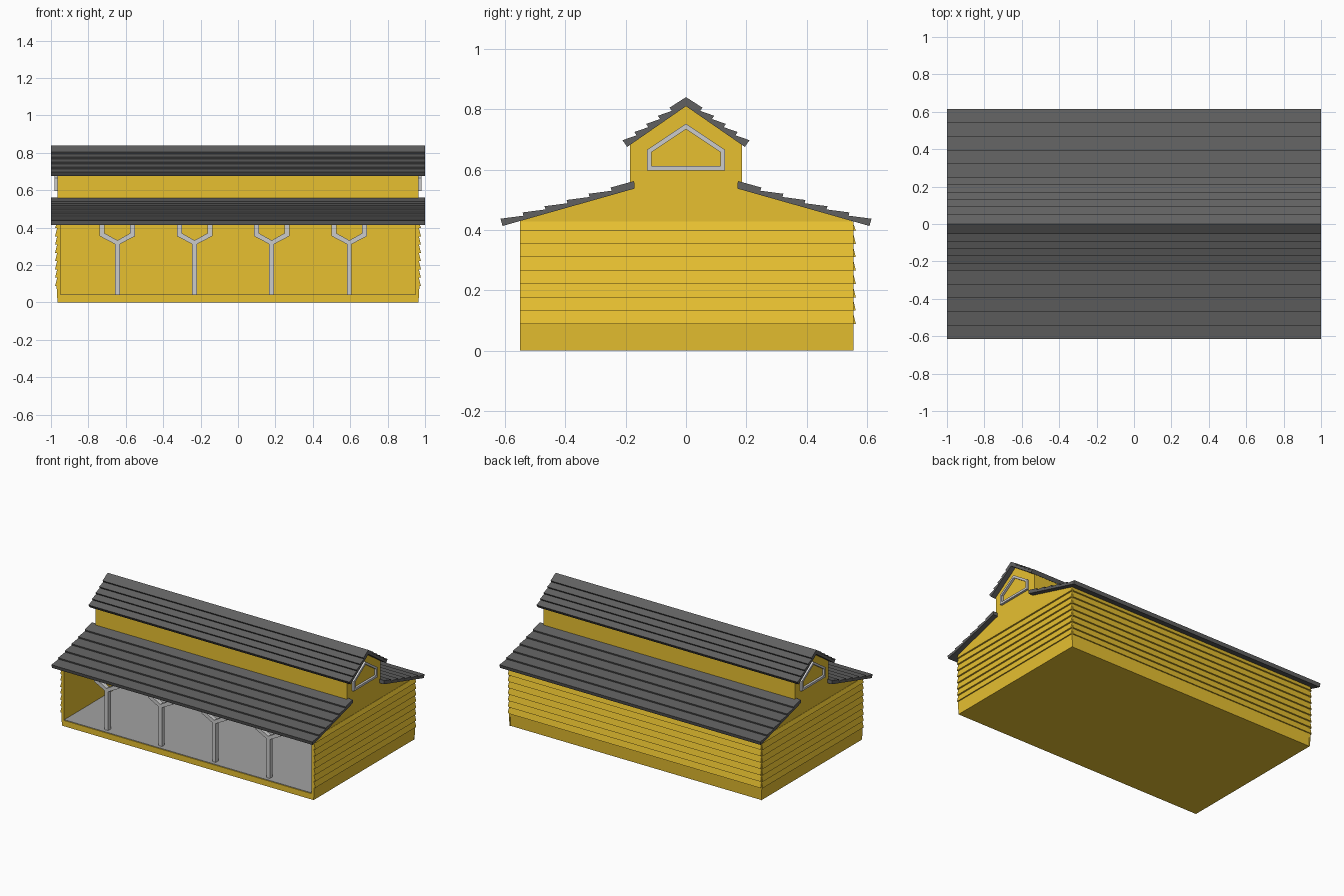
import bpy, bmesh
from mathutils import Vector

if "Cube" in bpy.data.objects:
    bpy.data.objects.remove(bpy.data.objects["Cube"])


def material(name, rgb):
    m = bpy.data.materials.new(name)
    m.diffuse_color = (*rgb, 1)
    m.use_nodes = True
    m.node_tree.nodes["Principled BSDF"].inputs["Base Color"].default_value = m.diffuse_color
    return m


YELLOW = material("yellow_wood", (0.80, 0.53, 0.03))
DARK = material("dark_roofing", (0.12, 0.12, 0.12))
FLOOR = material("floor_grey", (0.36, 0.36, 0.36))


def prism(name, polys, axis, a, b, mat=None):
    """Extrude 2D polygons from a to b along 'x' (pts are y,z) or 'y' (pts are x,z)."""
    bm = bmesh.new()
    for pts in polys:
        ends = []
        for t in (a, b):
            ends.append([bm.verts.new((t, p, z) if axis == 'x' else (p, t, z)) for p, z in pts])
        n = len(pts)
        bm.faces.new(ends[0])
        bm.faces.new(ends[1][::-1])
        for i in range(n):
            j = (i + 1) % n
            bm.faces.new((ends[0][j], ends[0][i], ends[1][i], ends[1][j]))
    bmesh.ops.recalc_face_normals(bm, faces=bm.faces)
    me = bpy.data.meshes.new(name)
    bm.to_mesh(me)
    bm.free()
    ob = bpy.data.objects.new(name, me)
    bpy.context.collection.objects.link(ob)
    if mat:
        me.materials.append(mat)
    return ob


def rect(u0, u1, z0, z1):
    return [(u0, z0), (u1, z0), (u1, z1), (u0, z1)]


def ring(outer, inner):
    """Quads between two matching closed outlines."""
    n = len(outer)
    return [[outer[i], outer[(i + 1) % n], inner[(i + 1) % n], inner[i]] for i in range(n)]


def flip(pts):
    return [(-u, z) for u, z in pts]


# Base and floor
prism("base", [rect(-0.965, 0.965, 0, 0.04)], 'y', -0.55, 0.55, YELLOW)
prism("floor", [rect(-0.95, 0.95, 0.039, 0.043)], 'y', -0.545, 0.535, FLOOR)

# End walls with raised gable
half = [(0.55, 0), (0.55, 0.432), (0.185, 0.535), (0.185, 0.688)]
gable = half + [(0, 0.815)] + flip(half)[::-1]
for side, s in (("right", 1), ("left", -1)):
    prism(side + "_end_wall", [gable], 'x', 0.95 * s, 0.965 * s, YELLOW)

# Back wall and clerestory walls
prism("back_wall", [rect(0.535, 0.55, 0, 0.435)], 'x', -0.955, 0.955, YELLOW)
for side, s in (("back", 1), ("front", -1)):
    prism(side + "_clerestory_wall", [rect(0.17 * s, 0.185 * s, 0.53, 0.69)],
          'x', -0.955, 0.955, YELLOW)


# Lapped siding: plain bottom board, then eight tilted boards
def siding(base):
    pts = [(base - 0.005, 0), (base, 0), (base + 0.005, 0.088)]
    for i in range(8):
        z = 0.088 + i * 0.0443
        pts += [(base + 0.013, z), (base + 0.002, min(z + 0.0443, 0.428))]
    return pts + [(base - 0.005, 0.428)]


prism("back_siding", [siding(0.55)], 'x', -0.966, 0.966, YELLOW)
prism("right_siding", [siding(0.965)], 'y', -0.55, 0.555, YELLOW)
prism("left_siding", [flip(siding(0.965))], 'y', -0.55, 0.555, YELLOW)


# Stepped roof slopes: flat underside, overlapping boards on top
def roof_profile(top, eave, boards, thin, thick, ridge=None):
    top, eave = Vector(top), Vector(eave)
    d = (eave - top) / boards
    n = Vector((-d.y, d.x)).normalized()
    pts = [tuple(eave), tuple(top)]
    for i in range(boards):
        hi = ridge if (ridge and i == 0) else tuple(top + d * i + n * thin)
        pts += [hi, tuple(top + d * (i + 1) + n * thick)]
    return pts


lower = roof_profile((0.17, 0.537), (0.608, 0.413), 6, 0.014, 0.025)
upper = roof_profile((0, 0.81), (0.195, 0.675), 5, 0.014, 0.027, ridge=(0, 0.84))
# full-thickness top edge of the lower roof
lower[2] = (0.172, 0.562)
for level, pts in (("lower", lower), ("upper", upper)):
    prism(f"back_{level}_roof", [pts], 'x', -1, 1, DARK)
    prism(f"front_{level}_roof", [flip(pts)], 'x', -1, 1, DARK)

# Gable window frames
outer = [(-0.13, 0.597), (0.13, 0.597), (0.13, 0.665), (0, 0.752), (-0.13, 0.665)]
inner = [(-0.115, 0.612), (0.115, 0.612), (0.115, 0.657), (0, 0.734), (-0.115, 0.657)]
for side, s in (("right", 1), ("left", -1)):
    prism(side + "_window_frame", ring(outer, inner), 'x', 0.955 * s, 0.98 * s)

# Front posts with forked braces
for k, x in enumerate((-0.645, -0.232, 0.18, 0.595)):
    arm = [(0, 0.305), (0.095, 0.355), (0.095, 0.437), (0.068, 0.437),
           (0.068, 0.37), (0, 0.332)]
    shapes = [rect(-0.013, 0.013, 0.04, 0.325), arm, flip(arm),
              rect(-0.095, 0.095, 0.425, 0.44)]
    prism(f"front_post_{k + 1}", [[(x + u, z) for u, z in p] for p in shapes],
          'y', -0.52, -0.49)
